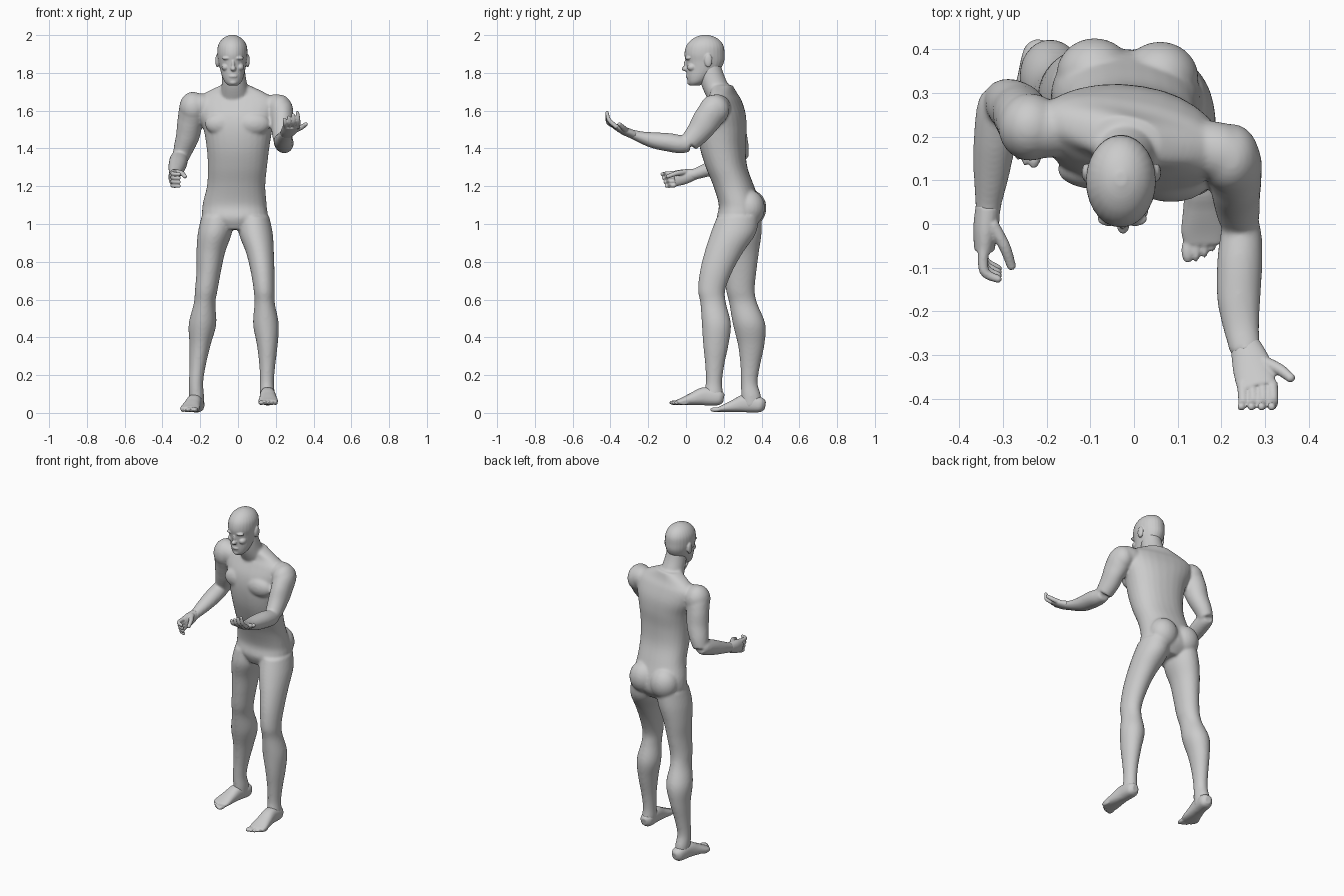
import bpy, bmesh, math
from mathutils import Vector, Matrix


def spline(rows, steps=5):
    """Catmull-Rom interpolation of rows of numbers."""
    out = []
    for i in range(len(rows) - 1):
        p0, p1, p2 = rows[max(i - 1, 0)], rows[i], rows[i + 1]
        p3 = rows[min(i + 2, len(rows) - 1)]
        for s in range(steps):
            t = s / steps
            out.append([0.5 * (2 * b + (c - a) * t + (2 * a - 5 * b + 4 * c - d) * t * t
                               + (3 * b - a - 3 * c + d) * t ** 3)
                        for a, b, c, d in zip(p0, p1, p2, p3)])
    return out + [list(rows[-1])]


def loft(bm, rows, flat=False, twist=(0, 0), power=1.0, sides=28, mat=Matrix()):
    """Elliptical sections (x, y, z, a, b); horizontal if flat, else across the path."""
    rows = spline(rows)
    pts = [Vector(r[:3]) for r in rows]
    loops = []
    for i, r in enumerate(rows):
        if flat:
            ang = math.radians(twist[0] + (twist[1] - twist[0]) * i / (len(rows) - 1))
            u = Vector((math.cos(ang), math.sin(ang), 0))
            v = Vector((-u.y, u.x, 0))
        else:
            t = (pts[min(i + 1, len(pts) - 1)] - pts[max(i - 1, 0)]).normalized()
            u = t.cross(Vector((0, 0, 1))).normalized()
            v = u.cross(t)
        ring = []
        for k in range(sides):
            w = 2 * math.pi * k / sides
            c, s = math.cos(w), math.sin(w)
            c = math.copysign(abs(c) ** power, c)
            s = math.copysign(abs(s) ** power, s)
            ring.append(bm.verts.new(mat @ (pts[i] + u * (r[3] * c) + v * (r[4] * s))))
        loops.append(ring)
    for p, q in zip(loops, loops[1:]):
        for k in range(sides):
            n = (k + 1) % sides
            bm.faces.new((p[k], p[n], q[n], q[k]))
    bm.faces.new(loops[0][::-1])
    bm.faces.new(loops[-1])


def blob(bm, c, r, mat=Matrix()):
    m = mat @ Matrix.Translation(c) @ Matrix.Diagonal((*r, 1))
    bmesh.ops.create_uvsphere(bm, u_segments=24, v_segments=14, radius=1, matrix=m)


def digit(bm, pts, r, mat=Matrix()):
    loft(bm, [(*p, r * k, r * k) for p, k in zip(pts, (1.1, 1, .8))], sides=12, mat=mat)
    blob(bm, pts[-1], (r * .82,) * 3, mat)


def finish(bm, name, voxel, smooth):
    """Fuse the overlapping forms into one smooth skin."""
    bmesh.ops.recalc_face_normals(bm, faces=bm.faces)
    me = bpy.data.meshes.new(name)
    bm.to_mesh(me)
    bm.free()
    ob = bpy.data.objects.new(name, me)
    bpy.context.collection.objects.link(ob)
    m = ob.modifiers.new("fuse", 'REMESH')
    m.mode, m.voxel_size = 'VOXEL', voxel
    m = ob.modifiers.new("relax", 'SMOOTH')
    m.factor, m.iterations = 0.5, smooth
    dg = bpy.context.evaluated_depsgraph_get()
    ob.data = bpy.data.meshes.new_from_object(ob.evaluated_get(dg))
    ob.modifiers.clear()
    ob.data.polygons.foreach_set("use_smooth", [True] * len(ob.data.polygons))
    ob.data.update()


# Torso, leaning forward with the shoulders turned
body = bmesh.new()
loft(body, [(-.015, .27, .97, .07, .08), (-.015, .28, 1.03, .165, .115),
            (-.018, .285, 1.1, .17, .11), (-.01, .253, 1.2, .155, .106),
            (-.003, .215, 1.3, .157, .108), (0, .195, 1.4, .166, .118),
            (0, .192, 1.5, .183, .125), (-.005, .195, 1.58, .21, .115),
            (-.01, .2, 1.65, .215, .085), (-.015, .2, 1.69, .17, .062),
            (-.015, .19, 1.735, .075, .055)], flat=True, twist=(-4, -13), power=.88)
# Neck
loft(body, [(-.01, .2, 1.63, .085, .07), (-.018, .16, 1.72, .07, .073),
            (-.022, .135, 1.79, .062, .066), (-.025, .12, 1.86, .055, .06)], flat=True)
# Chest and seat muscles
for c, r in [((-.09, .125, 1.53), (.085, .045, .06)), ((.085, .095, 1.53), (.085, .045, .06)),
             ((-.09, .343, 1.085), (.088, .083, .095)), ((.06, .335, 1.085), (.088, .083, .095))]:
    blob(body, c, r)

# Arms: upper arm then forearm
loft(body, [(.15, .18, 1.62, .06, .06), (.215, .155, 1.61, .07, .075), (.232, .11, 1.55, .06, .075),
            (.234, .065, 1.485, .055, .064), (.24, .015, 1.43, .048, .052)])
blob(body, (.222, .15, 1.605), (.066, .08, .08))
loft(body, [(.243, .02, 1.422, .04, .04), (.245, -.03, 1.422, .048, .048), (.242, -.09, 1.432, .052, .049),
            (.24, -.17, 1.443, .05, .043), (.246, -.24, 1.46, .041, .031), (.256, -.295, 1.48, .035, .023)])
loft(body, [(-.16, .215, 1.625, .06, .06), (-.23, .22, 1.615, .07, .075), (-.252, .24, 1.55, .066, .072),
            (-.265, .26, 1.47, .064, .062), (-.288, .278, 1.4, .056, .052), (-.305, .285, 1.345, .045, .042)])
blob(body, (-.238, .222, 1.615), (.073, .078, .085))
loft(body, [(-.308, .3, 1.352, .036, .036), (-.312, .27, 1.345, .047, .046), (-.318, .2, 1.32, .049, .046),
            (-.326, .12, 1.29, .042, .038), (-.333, .05, 1.265, .031, .03), (-.334, .02, 1.258, .028, .03)])

# Legs
loft(body, [(-.108, .29, 1.04, .085, .11), (-.123, .285, .95, .09, .115), (-.144, .288, .85, .076, .098),
            (-.155, .287, .75, .065, .086), (-.168, .288, .65, .06, .076), (-.177, .303, .58, .057, .074),
            (-.188, .334, .47, .073, .086), (-.201, .345, .36, .056, .07), (-.214, .34, .25, .043, .052),
            (-.222, .335, .16, .038, .044), (-.22, .345, .09, .04, .052), (-.218, .35, .03, .036, .05)], flat=True)
loft(body, [(.08, .275, 1.04, .085, .11), (.094, .25, .95, .09, .12), (.116, .2, .85, .074, .102),
            (.13, .16, .75, .063, .086), (.138, .136, .65, .055, .072), (.141, .144, .58, .054, .068),
            (.148, .161, .47, .068, .077), (.155, .158, .36, .055, .067), (.155, .152, .25, .042, .05),
            (.153, .148, .16, .037, .043), (.155, .145, .1, .04, .052), (.157, .145, .065, .036, .05)], flat=True)
finish(body, "body", .0075, 8)

# Feet, modelled heel to toe along -y
for name, pos, yaw, side in [("left_foot", (.157, .2, .04), 0, 1), ("right_foot", (-.21, .418, .003), -11, -1)]:
    m = Matrix.Translation(pos) @ Matrix.Rotation(math.radians(yaw), 4, 'Z') @ Matrix.Diagonal((side, 1, 1, 1))
    foot = bmesh.new()
    loft(foot, [(0, 0, .036, .018, .022), (0, -.025, .04, .038, .04), (0, -.1, .048, .041, .048),
                (.002, -.16, .035, .046, .035), (.003, -.215, .022, .052, .021),
                (.003, -.245, .016, .046, .014)], power=.85, mat=m)
    for i in range(5):
        x, y = -.034 + .019 * i, -.275 + .003 * i * i
        blob(foot, (x, y + .015, .014), (.015 if i == 0 else .0105, .03, .0125), m)
    finish(foot, name, .0045, 3)

# Head: skull and jaw, then the features
head = bmesh.new()
loft(head, [(-.026, .045, 1.733, .024, .026), (-.026, .056, 1.75, .043, .046), (-.027, .072, 1.78, .057, .068),
            (-.028, .092, 1.82, .067, .09), (-.03, .1, 1.86, .075, .102), (-.03, .098, 1.9, .08, .106),
            (-.03, .1, 1.94, .077, .1), (-.03, .102, 1.97, .062, .08), (-.03, .103, 1.99, .039, .05),
            (-.03, .103, 2.001, .012, .015)], flat=True)
blob(head, (-.025, .0, 1.822), (.015, .023, .014))
blob(head, (-.026, .002, 1.842), (.009, .014, .03))
blob(head, (-.026, .012, 1.782), (.024, .013, .011))
blob(head, (-.026, .022, 1.75), (.022, .016, .014))
for s in (-1, 1):
    blob(head, (-.027 + s * .03, .012, 1.878), (.027, .017, .01))
    blob(head, (-.027 + s * .038, .032, 1.83), (.022, .026, .02))
    blob(head, (-.029 + s * .08, .118, 1.865), (.011, .021, .036),
         Matrix.Identity(4))
finish(head, "head", .004, 3)

# Left hand, palm up with the fingers curling
hand = bmesh.new()
loft(hand, [(.254, -.275, 1.472, .034, .023), (.27, -.325, 1.492, .045, .022), (.282, -.375, 1.518, .045, .016)])
for i in range(4):
    x = .248 + .023 * i
    k = .012 * i
    digit(hand, [(x, -.365, 1.512), (x + .002, -.407, 1.532 + k * .5), (x - .002, -.418, 1.553 + k)], .0115)
digit(hand, [(.295, -.315, 1.495), (.333, -.333, 1.51), (.358, -.352, 1.528)], .0135)
finish(hand, "left_hand", .004, 2)

# Right hand, loosely closed with the thumb inward
hand = bmesh.new()
loft(hand, [(-.334, .045, 1.263, .028, .03), (-.339, -.01, 1.25, .029, .04), (-.343, -.06, 1.24, .023, .041)])
for i in range(4):
    z = 1.27 - .021 * i
    y = .008 * i
    digit(hand, [(-.344, -.055, z), (-.343, -.108 + y, z - .004), (-.312, -.126 + y, z - .006)], .0115)
digit(hand, [(-.325, .0, 1.275), (-.297, -.05, 1.268), (-.281, -.095, 1.252)], .0135)
finish(hand, "right_hand", .004, 2)
